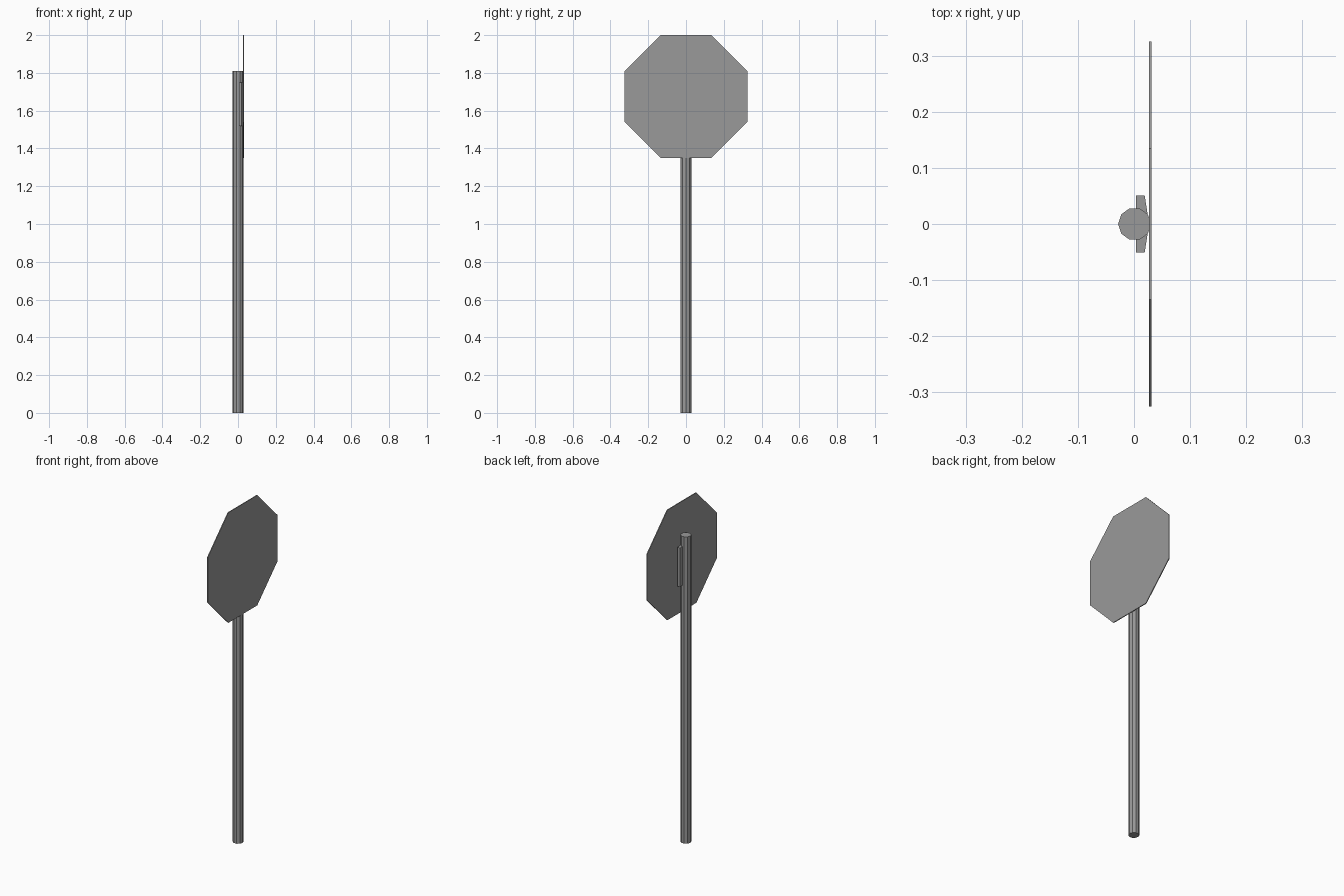
import bpy, bmesh, math
from mathutils import Matrix

if "Cube" in bpy.data.objects:
    bpy.data.objects.remove(bpy.data.objects["Cube"])

grey = bpy.data.materials.new("dark_grey")
grey.diffuse_color = (0.32, 0.32, 0.32, 1)
grey.use_nodes = True
grey.node_tree.nodes["Principled BSDF"].inputs["Base Color"].default_value = grey.diffuse_color


def prism(name, outline, depth, matrix=Matrix()):
    """Extrude a flat outline along local z, then place it."""
    bm = bmesh.new()
    face = bm.faces.new([bm.verts.new((x, y, 0)) for x, y in outline])
    top = bmesh.ops.extrude_face_region(bm, geom=[face])["geom"]
    bmesh.ops.translate(bm, vec=(0, 0, depth),
                        verts=[v for v in top if isinstance(v, bmesh.types.BMVert)])
    bmesh.ops.recalc_face_normals(bm, faces=bm.faces)
    bm.transform(matrix)
    mesh = bpy.data.meshes.new(name)
    bm.to_mesh(mesh)
    bm.free()
    mesh.materials.append(grey)
    obj = bpy.data.objects.new(name, mesh)
    bpy.context.collection.objects.link(obj)
    return obj


def ngon(sides, radius, start=0.0):
    step = math.tau / sides
    return [(radius * math.cos(start + i * step), radius * math.sin(start + i * step))
            for i in range(sides)]


# Ten-sided post
prism("post", ngon(10, 0.0293), 1.81, Matrix.Translation((0.001, 0, 0)))

# Octagonal plate facing +x, flat edges up
half = 0.325
prism("sign_plate", ngon(8, half / math.cos(math.pi / 8), math.pi / 8), 0.005,
      Matrix.Translation((0.0265, 0, 2 - half)) @ Matrix.Rotation(math.pi / 2, 4, 'Y'))

# Mounting bracket behind the plate, tapering outwards
prism("mounting_bracket",
      [(0.004, -0.051), (0.019, -0.051), (0.027, 0), (0.019, 0.051), (0.004, 0.051)],
      0.23, Matrix.Translation((0, 0, 1.52)))
